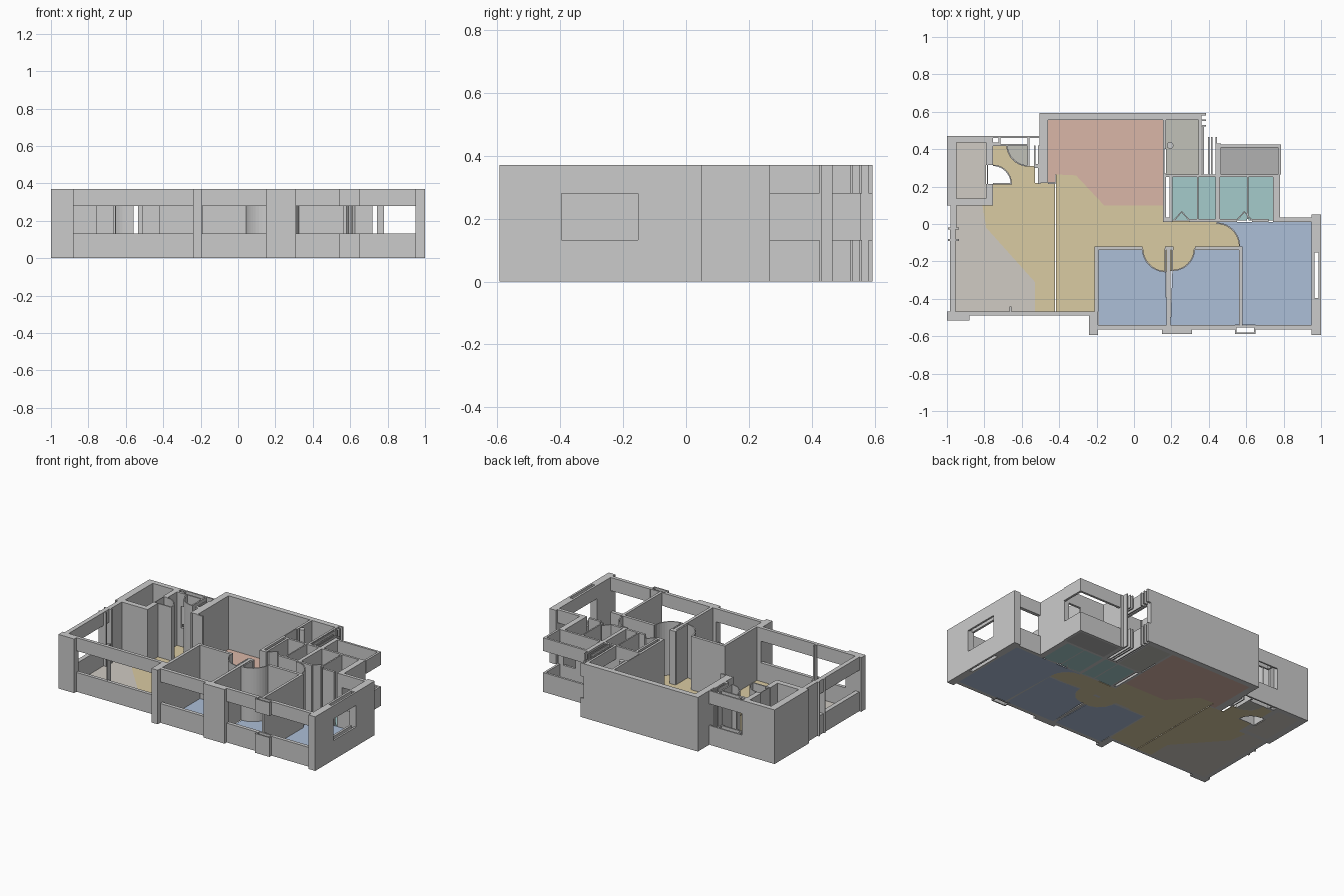
import bpy, bmesh, math

H, SILL, HEAD, FLOOR = 0.37, 0.132, 0.28, 0.004


def finish(name, bm, mat=None):
    bmesh.ops.recalc_face_normals(bm, faces=bm.faces)
    me = bpy.data.meshes.new(name)
    bm.to_mesh(me)
    bm.free()
    ob = bpy.data.objects.new(name, me)
    bpy.context.collection.objects.link(ob)
    if mat:
        me.materials.append(mat)
    return ob


def prism(bm, pts, z0=0.0, z1=H):
    f = bm.faces.new([bm.verts.new((x, y, z0)) for x, y in pts])
    top = bmesh.ops.extrude_face_region(bm, geom=[f])["geom"]
    vs = [v for v in top if isinstance(v, bmesh.types.BMVert)]
    bmesh.ops.translate(bm, verts=vs, vec=(0, 0, z1 - z0))


def rect(x0, x1, y0, y1):
    return [(x0, y0), (x1, y0), (x1, y1), (x0, y1)]


def walls(name, *boxes):
    bm = bmesh.new()
    for b in boxes:
        prism(bm, rect(*b))
    return finish(name, bm)


def windows(name, *boxes):
    """Sill and head band with an open gap between."""
    bm = bmesh.new()
    for b in boxes:
        prism(bm, rect(*b), 0, SILL)
        prism(bm, rect(*b), HEAD, H)
    return finish(name, bm)


def arc(cx, cy, r, a0, a1, n=10):
    return [(cx + r * math.cos(math.radians(a0 + (a1 - a0) * i / n)),
             cy + r * math.sin(math.radians(a0 + (a1 - a0) * i / n))) for i in range(n + 1)]


def door(name, cx, cy, r, a0, a1, leaf):
    """Swing arc and open leaf, both full height."""
    bm = bmesh.new()
    prism(bm, arc(cx, cy, r, a0, a1) + arc(cx, cy, r - 0.007, a1, a0))
    if leaf:
        prism(bm, rect(*leaf))
    return finish(name, bm)


def fold_door(name, x, y, w, d):
    bm = bmesh.new()
    t = 0.009
    prism(bm, [(x - w, y), (x, y + d), (x + w, y), (x + w - t, y), (x, y + d - t), (x - w + t, y)])
    return finish(name, bm)


def material(name, rgb):
    m = bpy.data.materials.new(name)
    m.diffuse_color = tuple(c ** 2.2 for c in rgb) + (1,)
    return m


def floor(name, mat, pts):
    bm = bmesh.new()
    prism(bm, pts, 0, FLOOR)
    return finish(name, bm, mat)


# Floors
tan = material("tan", (0.85, 0.79, 0.63))
pink = material("pink", (0.85, 0.71, 0.65))
blue = material("blue", (0.67, 0.74, 0.84))
teal = material("teal", (0.64, 0.79, 0.79))
beige = material("beige", (0.81, 0.79, 0.76))
grey = material("grey", (0.75, 0.75, 0.72))
dark = material("dark", (0.69, 0.69, 0.69))

bed1_arc = arc(0.17, -0.13, 0.125, 270, 180)
bed2_arc = arc(0.205, -0.13, 0.12, 0, -90)
bed3_arc = arc(0.44, -0.12, 0.125, 0, 90)
floor("living_floor", tan,
      [(-0.53, -0.47), (-0.423, -0.47), (-0.423, 0.22), (-0.53, 0.22), (-0.53, 0.31)]
      + arc(-0.565, 0.425, 0.115, 270, 180) + [(-0.755, 0.42), (-0.755, 0.315)]
      + arc(-0.755, 0.215, 0.1, 90, 0) + [(-0.755, 0.215), (-0.755, 0.10), (-0.81, 0.10), (-0.79, -0.02), (-0.53, -0.31)])
floor("dining_floor", tan,
      [(-0.418, -0.47), (-0.2, -0.47), (-0.2, -0.13)] + bed1_arc[::-1] + [(0.19, -0.25)]
      + bed2_arc[::-1] + [(0.56, -0.13)] + bed3_arc
      + [(0.44, 0.015), (0.16, 0.015), (0.16, 0.10), (-0.16, 0.10), (-0.31, 0.26), (-0.418, 0.265)])
floor("kitchen_floor", pink,
      [(-0.46, 0.555), (0.155, 0.555), (0.155, 0.10), (-0.16, 0.10), (-0.31, 0.26),
       (-0.42, 0.265), (-0.42, 0.22), (-0.46, 0.22)])
floor("bedroom_1_floor", blue, [(-0.19, -0.54), (0.175, -0.54)] + bed1_arc + [(-0.19, -0.14)])
floor("bedroom_2_floor", blue, [(0.195, -0.54), (0.565, -0.54), (0.565, -0.14)] + bed2_arc)
floor("bedroom_3_floor", blue, [(0.58, -0.54), (0.95, -0.54), (0.95, 0.012), (0.44, 0.012)] + bed3_arc[::-1])
for i, (x0, x1) in enumerate([(0.205, 0.338), (0.345, 0.435), (0.46, 0.605), (0.612, 0.742)]):
    floor(f"bathroom_floor_{i + 1}", teal, rect(x0, x1, 0.02, 0.25))
floor("terrace_floor", beige, [(-0.955, 0.105), (-0.81, 0.105), (-0.79, -0.02), (-0.53, -0.31),
                               (-0.53, -0.47), (-0.955, -0.47)])
floor("store_floor", beige, rect(-0.95, -0.79, 0.135, 0.44))
floor("entry_floor", grey, arc(-0.565, 0.425, 0.115, 180, 270) + [(-0.565, 0.425)])
floor("utility_floor", grey, rect(0.17, 0.345, 0.265, 0.555))
floor("laundry_floor", dark, rect(0.465, 0.77, 0.265, 0.41))

# Left side: store room and terrace
walls("store_walls", (-1, -0.95, 0.10, 0.47), (-0.95, -0.755, 0.435, 0.47), (-0.95, -0.755, 0.10, 0.137),
      (-0.79, -0.755, 0.315, 0.435), (-0.79, -0.755, 0.137, 0.215))
walls("store_door_jambs", (-0.785, -0.78, 0.215, 0.315))
walls("terrace_posts", (-1, -0.88, -0.515, -0.467), (-0.98, -0.95, -0.02, 0.10),
      (-0.995, -0.935, -0.09, -0.08), (-0.995, -0.935, -0.03, -0.02),
      (-0.665, -0.655, -0.475, -0.44))
windows("terrace_windows", (-0.985, -0.955, -0.47, -0.02), (-0.88, -0.24, -0.49, -0.467))

# Front wall
walls("front_piers", (-0.24, -0.193, -0.593, -0.467), (0.15, 0.31, -0.588, -0.54))
windows("front_windows", (-0.193, 0.15, -0.565, -0.54), (0.31, 0.54, -0.565, -0.54), (0.65, 0.95, -0.565, -0.54))
windows("front_bay", (0.54, 0.65, -0.588, -0.58), (0.54, 0.65, -0.553, -0.543),
        (0.54, 0.548, -0.58, -0.553), (0.642, 0.65, -0.58, -0.553))

# Right wall
walls("right_wall", (0.95, 1, -0.593, -0.395), (0.95, 1, -0.152, 0.05))
windows("right_window", (0.95, 0.965, -0.395, -0.152), (0.987, 1, -0.395, -0.152))
windows("bedroom_back_window", (0.78, 0.95, 0.012, 0.035))

# Bedroom partitions
walls("bedroom_walls", (-0.21, -0.19, -0.467, -0.12), (-0.19, 0.045, -0.14, -0.12),
      (0.175, 0.195, -0.545, -0.14), (0.165, 0.21, -0.14, -0.12), (0.325, 0.58, -0.14, -0.12),
      (0.562, 0.58, -0.545, -0.14))
door("bedroom_1_door", 0.17, -0.13, 0.128, 180, 270, (0.163, 0.172, -0.258, -0.13))
door("bedroom_2_door", 0.205, -0.13, 0.122, 270, 360, (0.2, 0.209, -0.252, -0.13))
door("bedroom_3_door", 0.44, -0.12, 0.128, 0, 90, None)

# Bathrooms
walls("bathroom_walls", (0.155, 0.205, 0.012, 0.035), (0.295, 0.55, 0.012, 0.028), (0.63, 0.72, 0.012, 0.028),
      (0.19, 0.205, 0.035, 0.265), (0.337, 0.346, 0.028, 0.25), (0.435, 0.46, 0.028, 0.265),
      (0.604, 0.613, 0.028, 0.25), (0.742, 0.78, 0.012, 0.265), (0.19, 0.65, 0.25, 0.265))
windows("bathroom_window", (0.65, 0.742, 0.25, 0.265))
fold_door("bathroom_door_left", 0.255, 0.02, 0.045, 0.05)
fold_door("bathroom_door_right", 0.59, 0.02, 0.045, 0.05)

# Laundry balcony
windows("laundry_windows", (0.465, 0.785, 0.41, 0.425), (0.77, 0.785, 0.265, 0.41))
walls("laundry_side_wall", (0.437, 0.465, 0.265, 0.43), (0.437, 0.445, 0.43, 0.465))

# Kitchen and utility balcony
walls("kitchen_walls", (-0.505, -0.46, 0.22, 0.593), (-0.46, 0.36, 0.555, 0.593), (-0.46, -0.42, 0.215, 0.225),
      (0.155, 0.172, 0.40, 0.555), (0.155, 0.172, 0.012, 0.27), (0.172, 0.205, 0.25, 0.265))
windows("utility_windows", (0.345, 0.36, 0.265, 0.555), (0.367, 0.375, 0.265, 0.525),
        (0.36, 0.385, 0.58, 0.593), (0.36, 0.385, 0.55, 0.56), (0.36, 0.385, 0.522, 0.53),
        (0.395, 0.403, 0.265, 0.465), (0.413, 0.42, 0.265, 0.465))
walls("utility_door_leaf", (0.155, 0.162, 0.27, 0.40))
bm = bmesh.new()
prism(bm, arc(0.193, 0.42, 0.018, 0, 337.5, 15))
finish("utility_pipe", bm)

# Entry
windows("entry_windows", (-0.755, -0.505, 0.46, 0.47), (-0.725, -0.56, 0.418, 0.428),
        (-0.725, -0.715, 0.428, 0.46), (-0.57, -0.56, 0.428, 0.46))
walls("entry_walls", (-0.755, -0.725, 0.418, 0.435), (-0.535, -0.505, 0.30, 0.32),
      (-0.535, -0.527, 0.32, 0.42), (-0.513, -0.505, 0.32, 0.42), (-0.512, -0.50, 0.215, 0.30))
door("entry_door", -0.565, 0.425, 0.118, 180, 270, (-0.57, -0.56, 0.307, 0.42))
door("store_door", -0.755, 0.215, 0.102, 0, 90, (-0.755, -0.653, 0.211, 0.22))
